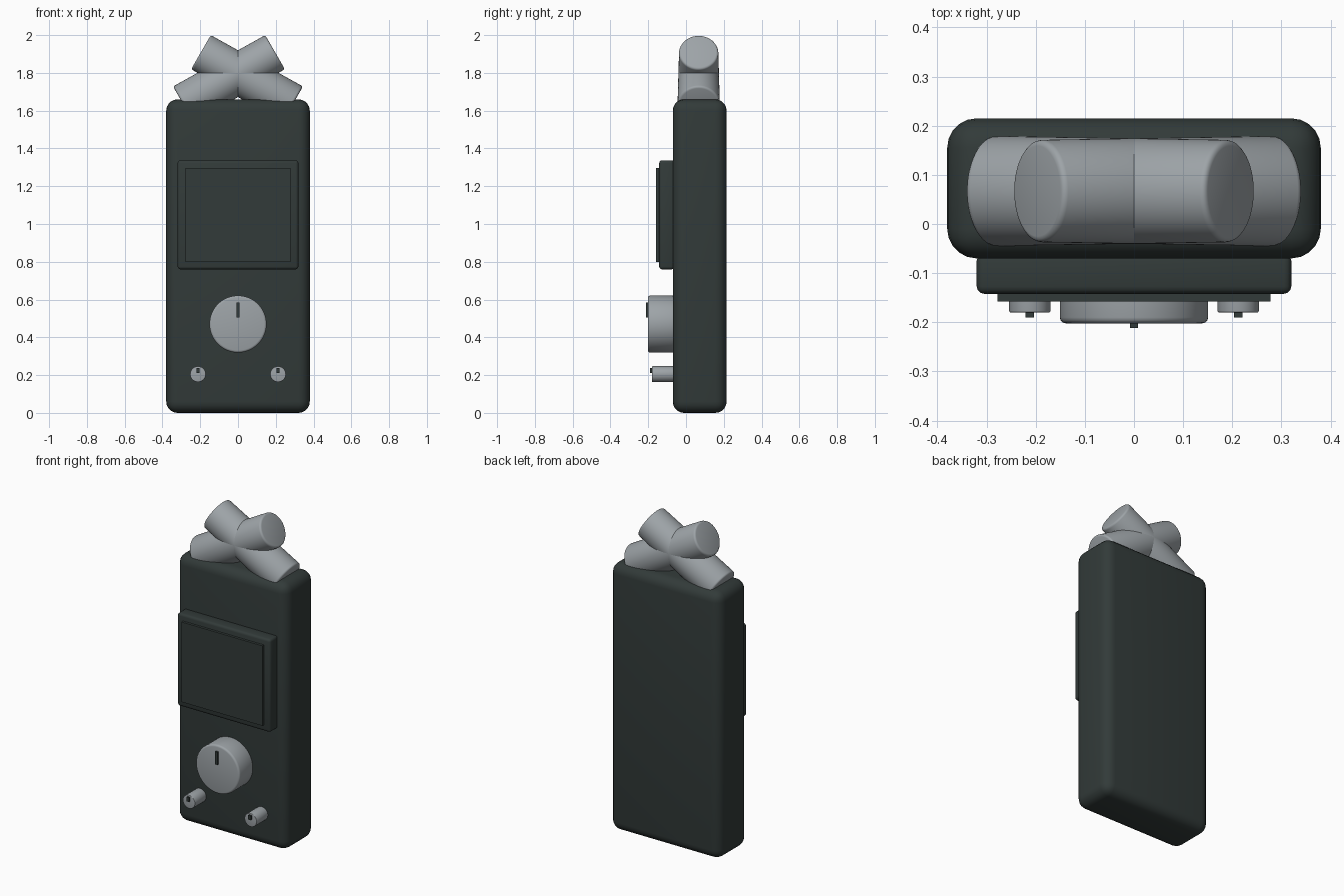
import bpy
import math
from mathutils import Vector

if "Cube" in bpy.data.objects:
    bpy.data.objects.remove(bpy.data.objects["Cube"], do_unlink=True)


def material(name, colour):
    mat = bpy.data.materials.new(name)
    mat.use_nodes = True
    mat.diffuse_color = colour
    mat.node_tree.nodes["Principled BSDF"].inputs["Base Color"].default_value = colour
    return mat


dark = material("charcoal casing", (0.032, 0.043, 0.041, 1))
grey = material("brushed grey", (0.34, 0.37, 0.39, 1))
FACE = -0.07  # front face of the casing


def finish(name, mat, bevel, segments):
    """Name, colour, round and shade the active object."""
    obj = bpy.context.object
    obj.name = name
    obj.data.materials.append(mat)
    if bevel:
        mod = obj.modifiers.new("rounded edges", "BEVEL")
        mod.width, mod.segments = bevel, segments
        mod.limit_method = "ANGLE"
        mod.angle_limit = math.radians(40)
        bpy.ops.object.modifier_apply(modifier=mod.name)
    bpy.ops.object.shade_smooth_by_angle(angle=math.radians(35))
    return obj


def box(name, x, y, z, mat, bevel=0, segments=3):
    """Box from (min, max) spans on each axis."""
    spans = (x, y, z)
    bpy.ops.mesh.primitive_cube_add(size=1, location=[(a + b) / 2 for a, b in spans])
    bpy.context.object.scale = [b - a for a, b in spans]
    bpy.ops.object.transform_apply(location=False, rotation=False, scale=True)
    return finish(name, mat, bevel, segments)


def rod(name, start, end, r_start, r_end, mat, bevel):
    """Round bar between two points, optionally tapered."""
    start, end = Vector(start), Vector(end)
    axis = end - start
    bpy.ops.mesh.primitive_cone_add(
        vertices=64, radius1=r_start, radius2=r_end, depth=axis.length,
        location=(start + end) / 2, rotation=axis.to_track_quat("Z", "Y").to_euler())
    return finish(name, mat, bevel, 3)


def knob(name, x, z, radius, front, mark):
    """Knob on the front face with a raised pointer; mark = (half width, low, high)."""
    rod(name, (x, FACE + 0.01, z), (x, front, z), radius, radius, grey, radius * 0.08)
    half, low, high = mark
    box(name + "_pointer", (x - half, x + half), (front - 0.01, front + 0.01),
        (z + low, z + high), dark)


# Casing and display
box("casing", (-0.38, 0.38), (FACE, 0.215), (0, 1.66), dark, 0.06, 5)
box("display_bezel", (-0.32, 0.32), (-0.142, FACE + 0.01), (0.76, 1.337), dark, 0.015)
box("display_panel", (-0.278, 0.278), (-0.158, -0.13), (0.8, 1.297), dark)

# Controls
knob("main_knob", 0, 0.47, 0.151, -0.202, (0.008, 0.035, 0.115))
for side, label in ((1, "left"), (-1, "right")):
    knob(label + "_small_knob", side * 0.212, 0.205, 0.042, -0.18, (0.009, 0.005, 0.032))

# Crossed capsules on top
for side, label in ((1, "left"), (-1, "right")):
    rod(label + "_capsule", (-side * 0.288, 0.067, 1.631), (side * 0.196, 0.067, 1.91),
        0.112, 0.104, grey, 0.012)
